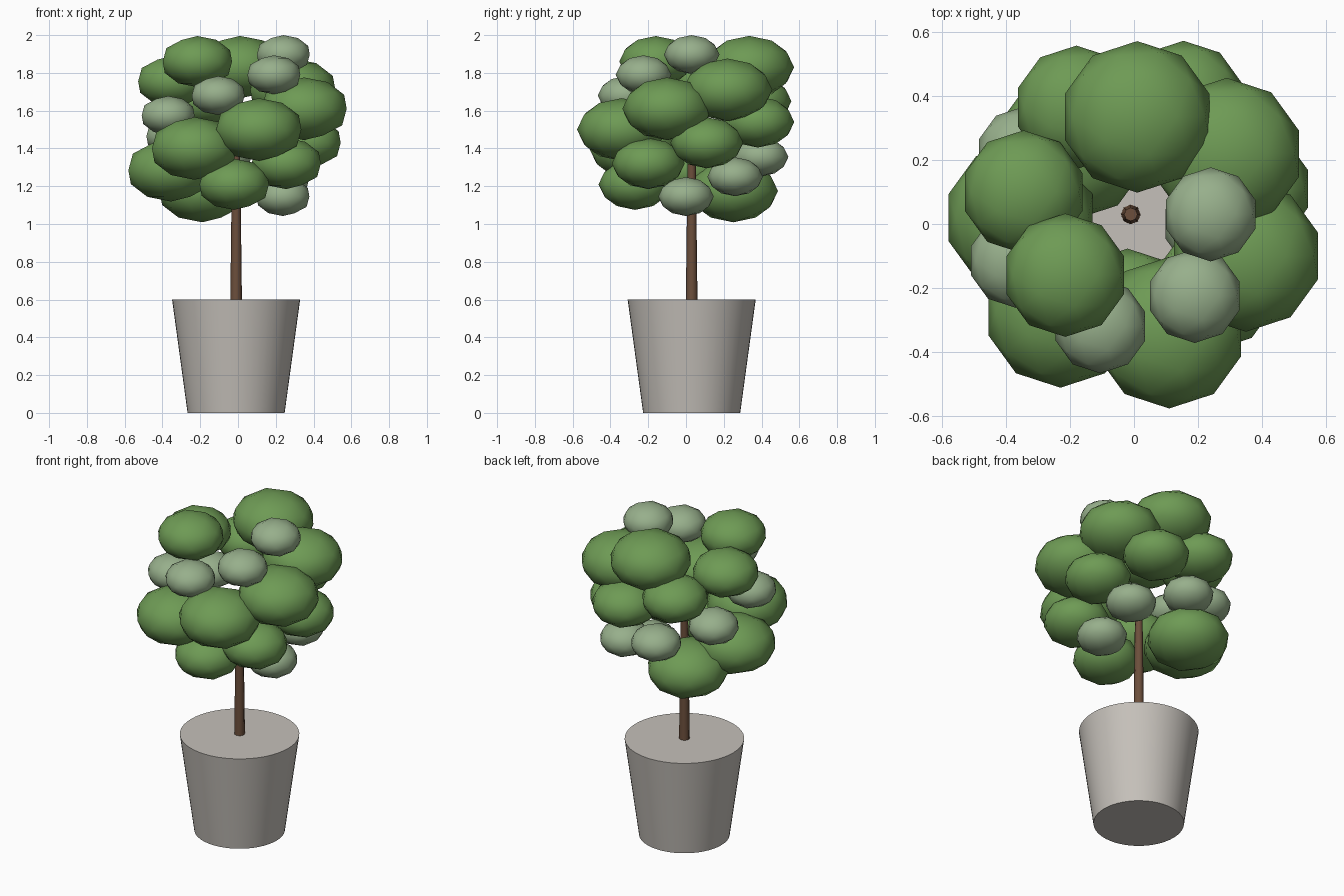
import bpy
import math

if "Cube" in bpy.data.objects:
    bpy.data.objects.remove(bpy.data.objects["Cube"], do_unlink=True)


def material(name, rgb):
    mat = bpy.data.materials.new(name)
    mat.use_nodes = True
    mat.diffuse_color = (*rgb, 1)
    mat.node_tree.nodes["Principled BSDF"].inputs["Base Color"].default_value = (*rgb, 1)
    return mat


stone = material("warm grey stone", (0.56, 0.53, 0.49))
bark = material("brown bark", (0.15, 0.078, 0.045))
leaf = material("leaf green", (0.155, 0.325, 0.09))
pale_leaf = material("pale sage", (0.31, 0.43, 0.26))

AXIS = (-0.01, 0.03)  # pot and trunk centre


def tapered(name, sides, r_bottom, r_top, z_bottom, z_top, mat):
    """Upright tapered cylinder with caps and smooth walls."""
    bpy.ops.mesh.primitive_cone_add(
        vertices=sides, radius1=r_bottom, radius2=r_top, depth=z_top - z_bottom,
        location=(*AXIS, (z_bottom + z_top) / 2))
    finish(name, mat, 50)


def finish(name, mat, angle):
    obj = bpy.context.object
    obj.name = name
    obj.data.materials.append(mat)
    bpy.ops.object.shade_smooth_by_angle(angle=math.radians(angle))


def clumps(name, radius, mat, centres):
    """Squashed, coarse foliage balls of one size."""
    for i, centre in enumerate(centres, 1):
        bpy.ops.mesh.primitive_ico_sphere_add(subdivisions=2, radius=radius, location=centre)
        bpy.context.object.scale.z = 0.7
        bpy.ops.object.transform_apply(location=False, rotation=False, scale=True)
        finish(f"{name}_{i}", mat, 80)


# Pot and trunk
tapered("pot", 48, 0.257, 0.339, 0, 0.6, stone)
tapered("trunk", 8, 0.031, 0.021, 0.58, 1.4, bark)

# Crown: large and medium green clumps, small pale clumps
clumps("large_foliage", 0.237, leaf, [
    (0.01, 0.335, 1.83), (0.29, 0.22, 1.71), (0.35, -0.1, 1.61), (0.11, -0.34, 1.5),
    (-0.23, -0.275, 1.4), (-0.355, 0.02, 1.285), (-0.19, 0.25, 1.175)])
clumps("medium_foliage", 0.193, leaf, [
    (-0.215, -0.16, 1.86), (-0.345, 0.1, 1.755), (-0.18, 0.365, 1.65), (0.155, 0.38, 1.54),
    (0.36, 0.11, 1.43), (0.255, -0.2, 1.32), (-0.02, -0.27, 1.21)])
clumps("pale_foliage", 0.147, pale_leaf, [
    (0.24, 0.03, 1.897), (0.19, -0.225, 1.79), (-0.105, -0.32, 1.68), (-0.37, -0.115, 1.575),
    (-0.345, 0.22, 1.465), (-0.07, 0.395, 1.355), (0.24, 0.26, 1.25), (0.238, 0, 1.145)])
